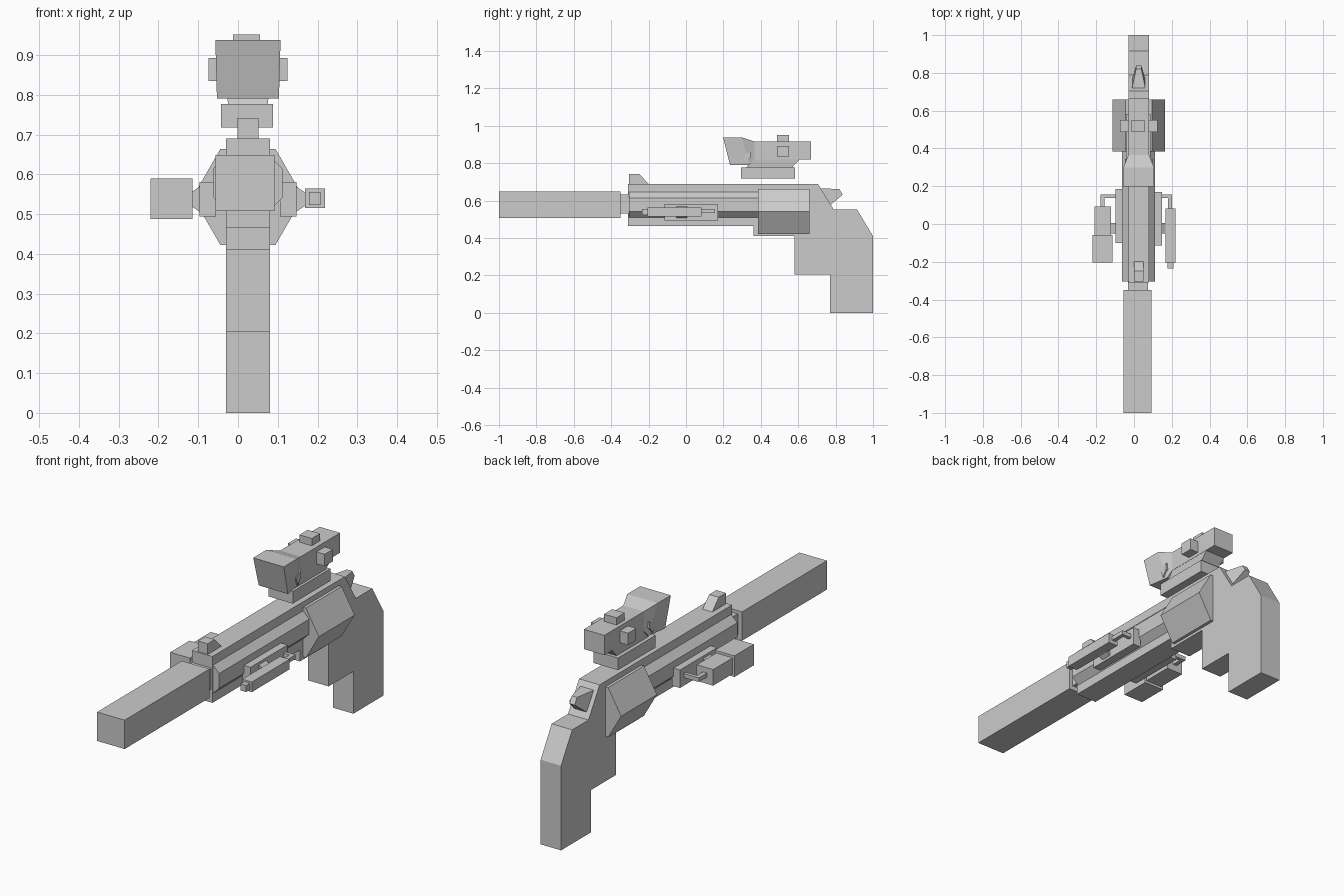
import bpy, math

if "Cube" in bpy.data.objects:
    bpy.data.objects.remove(bpy.data.objects["Cube"])

CX = 0.025  # centre line of the gun


def mesh(name, verts, faces):
    me = bpy.data.meshes.new(name)
    me.from_pydata(verts, [], faces)
    ob = bpy.data.objects.new(name, me)
    bpy.context.collection.objects.link(ob)
    # consistent outward normals
    import bmesh
    bm = bmesh.new()
    bm.from_mesh(me)
    bmesh.ops.recalc_face_normals(bm, faces=bm.faces)
    bm.to_mesh(me)
    bm.free()
    return ob


def loft(name, rings):
    """Skin equal-sized vertex rings and cap both ends."""
    n = len(rings[0])
    verts = [v for r in rings for v in r]
    faces = [tuple(range(n)), tuple(range(len(verts) - n, len(verts)))]
    for k in range(len(rings) - 1):
        for i in range(n):
            a, b = k * n + i, k * n + (i + 1) % n
            faces.append((a, b, b + n, a + n))
    return mesh(name, verts, faces)


def box(name, x, y, z):
    return loft(name, [[(x[0], y[0], h), (x[1], y[0], h), (x[1], y[1], h), (x[0], y[1], h)] for h in z])


def side_profile(name, pts, half):
    return loft(name, [[(CX + s * half, y, z) for y, z in pts] for s in (-1, 1)])


def sections(name, secs):
    """Rectangular sections: (y top, y bottom, z top, z bottom, half width top, half width bottom)."""
    return loft(name, [[(CX - a, yt, zt), (CX + a, yt, zt), (CX + b, yb, zb), (CX - b, yb, zb)]
                       for yt, yb, zt, zb, a, b in secs])


def polygon_tube(name, sides, radius, turn, zc, y):
    ang = [turn + i * math.tau / sides for i in range(sides)]
    return loft(name, [[(CX + radius * math.cos(a), yy, zc + radius * math.sin(a)) for a in ang] for yy in y])


def x_taper(name, x0, x1, y, z0, z1):
    return loft(name, [[(x, y[0], z[0]), (x, y[1], z[0]), (x, y[1], z[1]), (x, y[0], z[1])]
                       for x, z in ((x0, z0), (x1, z1))])


# Frame and grip as one flat slab
side_profile("frame_and_grip", [
    (-0.31, 0.69), (0.705, 0.69), (0.79, 0.552), (0.915, 0.552), (1.0, 0.41), (1.0, 0.0), (0.77, 0.0),
    (0.77, 0.205), (0.58, 0.205), (0.58, 0.41), (0.36, 0.41), (0.36, 0.465), (-0.31, 0.465)], 0.055)

# Barrel, octagonal shroud and hexagonal drum
box("barrel", (-0.056, 0.092), (-1.0, -0.35), (0.508, 0.648))
box("barrel_neck", (-0.033, 0.073), (-0.36, -0.30), (0.53, 0.632))
polygon_tube("barrel_shroud", 8, 0.0945, math.pi / 8, 0.578, (-0.305, 0.40))
polygon_tube("drum", 6, 0.139, 0, 0.543, (0.385, 0.66))

# Front sight and hammer
side_profile("front_sight", [(-0.305, 0.685), (-0.305, 0.742), (-0.25, 0.742), (-0.195, 0.685)], 0.026)
sections("hammer", [(0.70, 0.74, 0.665, 0.56, 0.036, 0.036), (0.727, 0.77, 0.665, 0.575, 0.034, 0.034),
                    (0.82, 0.838, 0.662, 0.632, 0.014, 0.014)])

# Scope with flared front, neck, base and knobs
sections("scope_body", [(0.198, 0.235, 0.938, 0.791, 0.082, 0.078), (0.298, 0.34, 0.938, 0.791, 0.082, 0.062),
                        (0.366, 0.366, 0.916, 0.82, 0.055, 0.055), (0.668, 0.668, 0.916, 0.82, 0.055, 0.055)])
loft("scope_neck", [[(CX - w, y0, z), (CX + w, y0, z), (CX + w, y1, z), (CX - w, y1, z)]
                    for z, y0, y1, w in ((0.775, 0.32, 0.565, 0.05), (0.822, 0.36, 0.61, 0.054))])
box("scope_base", (-0.043, 0.088), (0.294, 0.583), (0.718, 0.777))
box("scope_top_knob", (-0.012, 0.055), (0.487, 0.55), (0.91, 0.951))
for side, s in (("left", -1), ("right", 1)):
    box("scope_knob_" + side, sorted((CX + s * 0.05, CX + s * 0.099)), (0.487, 0.55), (0.835, 0.893))
    # small fin behind the flare
    x0, x1 = CX + s * 0.05, CX + s * 0.072
    loft("scope_fin_" + side, [[(x, 0.305, 0.84), (x, 0.345, 0.862), (x, 0.345, 0.83), (x, 0.32, 0.80)]
                               for x in (x0, x1)])

# Side rails with tapered connectors and L-shaped brackets
for side, s, y in (("left", -1, (-0.10, 0.185)), ("right", 1, (-0.115, 0.17))):
    box("rail_" + side, sorted((CX + s * 0.08, CX + s * 0.122)), y, (0.494, 0.581))
    x_taper("connector_" + side, CX + s * 0.12, CX + s * 0.15, (-0.05, 0.005), (0.505, 0.57), (0.525, 0.55))
    xe = CX + s * (0.202 if s < 0 else 0.175)
    box("bracket_arm_" + side, sorted((CX + s * 0.12, xe)), (0.138, 0.155), (0.533, 0.553))
    box("bracket_leg_" + side, sorted((xe, xe - s * 0.02)), (0.07, 0.155), (0.533, 0.553))

# Left lamp and right pointer
box("lamp_head", (-0.22, -0.115), (-0.205, -0.057), (0.488, 0.59))
box("lamp_body", (-0.21, -0.122), (-0.06, 0.092), (0.5, 0.578))
box("pointer_body", (0.168, 0.219), (-0.207, 0.082), (0.515, 0.564))
box("pointer_tip", (0.178, 0.208), (-0.235, -0.20), (0.523, 0.555))
